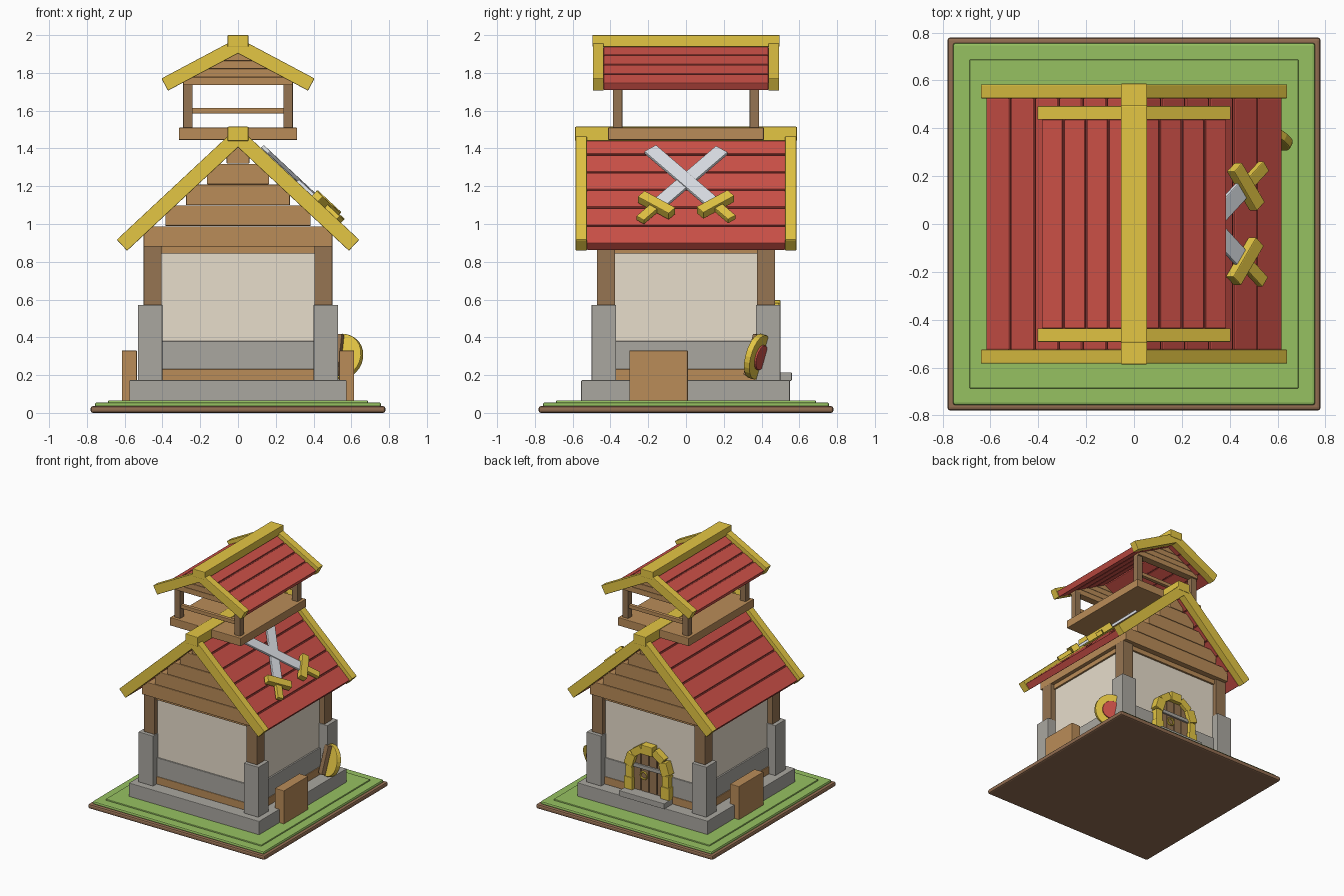
import bpy, bmesh
from math import radians, sin, cos, tan, sqrt
from mathutils import Matrix, Vector

cube = bpy.data.objects.get("Cube")
if cube:
    bpy.data.objects.remove(cube, do_unlink=True)


def material(name, hex_code):
    rgb = [int(hex_code[i:i + 2], 16) / 255 for i in (0, 2, 4)]
    color = [c / 12.92 if c < 0.04 else ((c + 0.055) / 1.055) ** 2.4 for c in rgb] + [1]
    m = bpy.data.materials.new(name)
    m.use_nodes = True
    m.diffuse_color = color
    m.node_tree.nodes["Principled BSDF"].inputs["Base Color"].default_value = color
    return m


GOLD = material("gold", "E4C644")
RED = material("roof red", "CE5148")
DARK_RED = material("seam red", "7A2E2B")
WOOD = material("light wood", "BA8C58")
DARK_WOOD = material("dark wood", "967552")
STONE = material("stone grey", "AAA7A0")
PLASTER = material("cream plaster", "E8DECC")
GRASS = material("grass green", "96C161")
EARTH = material("earth brown", "936E52")
STEEL = material("steel", "DCE0E6")


def finish(name, bm, mat, matrix, bevel):
    mesh = bpy.data.meshes.new(name)
    bm.to_mesh(mesh)
    bm.free()
    mesh.materials.append(mat)
    ob = bpy.data.objects.new(name, mesh)
    ob.matrix_world = matrix
    bpy.context.collection.objects.link(ob)
    if bevel:
        mod = ob.modifiers.new("soft edges", "BEVEL")
        mod.width = bevel
        mod.segments = 2
    return ob


def block(name, size, mat, matrix, bevel=0.004):
    bm = bmesh.new()
    bmesh.ops.create_cube(bm, size=1)
    bmesh.ops.scale(bm, vec=size, verts=bm.verts)
    return finish(name, bm, mat, matrix, bevel)


def box(name, x, y, z, mat, bevel=0.004):
    """Axis-aligned box from (min, max) pairs."""
    size = [b - a for a, b in (x, y, z)]
    mid = Vector([(a + b) / 2 for a, b in (x, y, z)])
    return block(name, size, mat, Matrix.Translation(mid), bevel)


def slab(name, half_x, half_y, z, mat, bevel=0.004):
    return box(name, (-half_x, half_x), (-half_y, half_y), z, mat, bevel)


def disc(name, radius, depth, mat, matrix):
    bm = bmesh.new()
    bmesh.ops.create_cone(bm, cap_ends=True, segments=24, radius1=radius,
                          radius2=radius, depth=depth)
    return finish(name, bm, mat, matrix, 0.006)


def span(sign, a, b):
    return tuple(sorted((sign * a, sign * b)))


# Ground
slab("earth_plate", 0.78, 0.78, (0, 0.036), EARTH, 0.012)
slab("grass_plate", 0.757, 0.757, (0.03, 0.056), GRASS, 0.01)
slab("grass_mound", 0.688, 0.688, (0.05, 0.066), GRASS, 0.005)

# Walls
box("foundation", (-0.575, 0.575), (-0.555, 0.55), (0.06, 0.173), STONE)
slab("sill_beam", 0.475, 0.455, (0.17, 0.232), WOOD)
slab("stone_wall", 0.468, 0.45, (0.225, 0.38), STONE)
slab("plaster_wall", 0.456, 0.44, (0.37, 0.85), PLASTER)
slab("top_beam", 0.47, 0.455, (0.843, 0.885), WOOD)
for sx in (-1, 1):
    for sy in (-1, 1):
        box("corner_stone", span(sx, 0.4, 0.53), span(sy, 0.37, 0.5), (0.17, 0.572), STONE)
        box("corner_post", span(sx, 0.405, 0.5), span(sy, 0.375, 0.472), (0.57, 0.885), DARK_WOOD)

# Gable planks, each row shorter than the one below
for i, half in enumerate((0.5, 0.385, 0.275, 0.165, 0.06)):
    z = 0.88 + 0.11 * i
    slab("gable_plank", half, 0.5, (z, min(z + 0.108, 1.41)), WOOD)


def slope(apex, angle, side):
    """Frame whose x runs down the roof side and z points out of it."""
    m = Matrix.Translation((0, 0, apex)) @ Matrix.Rotation(radians(angle), 4, "Y")
    return m if side > 0 else Matrix.Rotation(radians(180), 4, "Z") @ m


def roof(label, apex, angle, edges, thick, board, y_in, y_out, cap_z):
    length = edges[-1]
    # Barge boards run past the apex so that they meet
    start = -0.9 * board * tan(radians(angle))
    for side in (-1, 1):
        frame = slope(apex, angle, side)
        # Planks with dark seams between them
        for a, b in zip(edges, edges[1:]):
            block(label + "_plank", (b - a - 0.01, 2 * y_in, thick), RED,
                  frame @ Matrix.Translation(((a + b) / 2, 0, thick / 2)))
        for s in edges[1:-1]:
            block(label + "_seam", (0.014, 2 * y_in, thick * 0.6), DARK_RED,
                  frame @ Matrix.Translation((s, 0, thick / 2)), 0)
        for sy in (-1, 1):
            mid = ((start + length) / 2, sy * (y_in + y_out) / 2, board / 2)
            block(label + "_barge_board", (length - start, y_out - y_in, board), GOLD,
                  frame @ Matrix.Translation(mid))
    slab(label + "_ridge", 0.055, y_out + 0.003, cap_z, GOLD)


roof("main_roof", 1.406, 43, [0, 0.11, 0.248, 0.385, 0.522, 0.662, 0.803],
     0.052, 0.08, 0.525, 0.584, (1.44, 1.515))
roof("tower_roof", 1.903, 28, [0, 0.1, 0.205, 0.312, 0.42],
     0.044, 0.073, 0.436, 0.493, (1.938, 2.0))

# Lookout tower
slab("tower_floor", 0.313, 0.412, (1.445, 1.51), WOOD)
for sy in (-1, 1):
    for sx in (-1, 1):
        box("tower_post", span(sx, 0.24, 0.29), span(sy, 0.337, 0.387), (1.505, 1.75), DARK_WOOD)
    box("tower_rail", (-0.245, 0.245), span(sy, 0.345, 0.375), (1.585, 1.615), WOOD)
    for i, half in enumerate((0.29, 0.25, 0.165, 0.08)):
        z = 1.735 + 0.043 * i
        box("tower_gable_plank", (-half, half), span(sy, 0.34, 0.4), (z, z + 0.043), WOOD)

# Crossed swords on the left roof side
for sy, lift in ((-1, 0), (1, 0.006)):
    sword = (slope(1.41, 43, 1) @ Matrix.Translation((0.355, 0, 0.083 + lift))
             @ Matrix.Rotation(radians(38.5 * sy), 4, "Z"))
    block("sword_blade", (0.58, 0.08, 0.02), STEEL, sword @ Matrix.Translation((-0.015, 0, 0)))
    block("sword_grip", (0.14, 0.052, 0.032), GOLD, sword @ Matrix.Translation((0.32, 0, 0)))
    block("sword_guard", (0.058, 0.21, 0.048), GOLD, sword @ Matrix.Translation((0.25, 0, 0.006)))

# Wooden crates at both sides
box("left_crate", (0.535, 0.615), (-0.3, 0.01), (0.06, 0.33), WOOD)
box("right_crate", (-0.615, -0.535), (-0.1, 0.21), (0.06, 0.33), WOOD)

# Leaning shield
facing = Vector((0.4, 0.88, -0.25)).to_track_quat("Z", "Y").to_matrix().to_4x4()
shield = Matrix.Translation((0.547, 0.378, 0.298)) @ facing
disc("shield_rim", 0.122, 0.036, GOLD, shield)
disc("shield_boss", 0.068, 0.03, RED, shield @ Matrix.Translation((0, 0, 0.014)))
block("shield_strap", (0.05, 0.225, 0.034), DARK_WOOD,
      shield @ Matrix.Translation((0.012, 0, -0.034)))

# Back door with plank leaf
box("door_step", (-0.2, 0.2), (0.43, 0.56), (0.17, 0.215), STONE)
for x in (-0.105, -0.035, 0.035, 0.105):
    top = 0.4 + sqrt(0.16 ** 2 - x * x)
    box("door_plank", (x - 0.033, x + 0.033), (0.42, 0.468), (0.21, top), DARK_WOOD)
box("door_strap", (-0.135, 0.135), (0.46, 0.482), (0.395, 0.425), STONE)

# Door arch with uneven stones
for sx in (-1, 1):
    box("door_jamb_base", span(sx, 0.125, 0.2), (0.42, 0.5), (0.21, 0.31), GOLD)
    box("door_jamb", span(sx, 0.132, 0.192), (0.42, 0.494), (0.305, 0.4), GOLD)
for i in range(5):
    a = radians(18 + 36 * i)
    depth = 0.06 if i % 2 else 0.074
    turn = Matrix.Rotation(-a, 4, "Y")
    spot = Matrix.Translation((0.16 * cos(a), 0.46, 0.4 + 0.16 * sin(a)))
    block("arch_stone", (depth, depth + 0.006, 0.1), GOLD, spot @ turn)

# Door ring
bpy.ops.mesh.primitive_torus_add(major_radius=0.028, minor_radius=0.007, major_segments=16,
                                 minor_segments=6, location=(0.04, 0.477, 0.345),
                                 rotation=(radians(90), 0, 0))
ring = bpy.context.object
ring.name = "door_ring"
ring.data.materials.append(GOLD)
